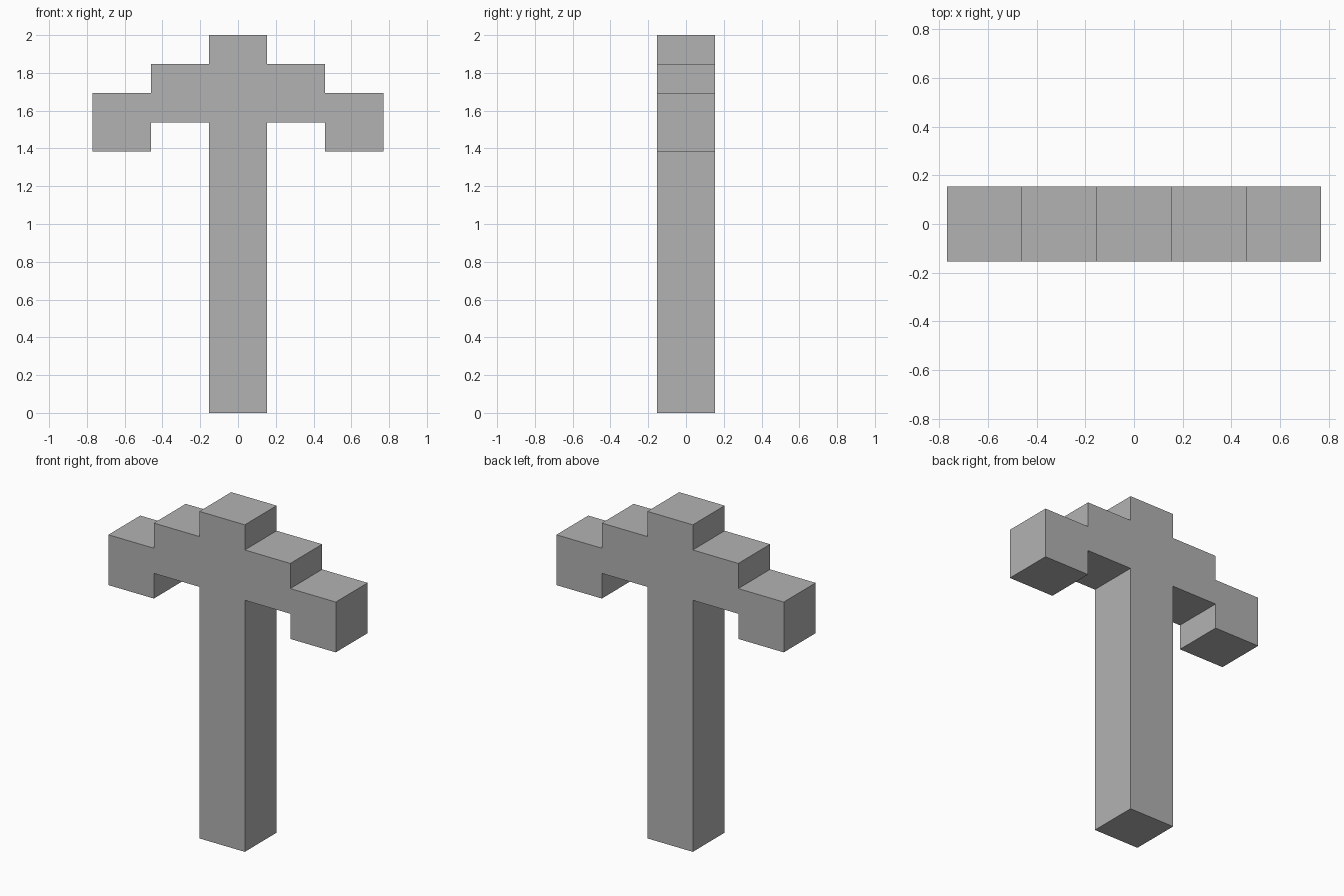
import bpy
import bmesh

cube = bpy.data.objects.get("Cube")
if cube:
    bpy.data.objects.remove(cube, do_unlink=True)

U = 2 / 13  # grid unit: the post is 13 units tall and 2 units thick

# Plain grey material
grey = bpy.data.materials.new("plain_grey")
grey.use_nodes = True
colour = (0.448, 0.448, 0.448, 1)
grey.diffuse_color = colour
grey.node_tree.nodes["Principled BSDF"].inputs["Base Color"].default_value = colour


def extruded_outline(name, outline, depth, material):
    """Solid made by pushing an (x, z) outline back along y."""
    bm = bmesh.new()
    front = bm.faces.new([bm.verts.new((x, -depth / 2, z)) for x, z in outline])
    back = bmesh.ops.extrude_face_region(bm, geom=[front], use_keep_orig=True)["geom"]
    verts = [v for v in back if isinstance(v, bmesh.types.BMVert)]
    bmesh.ops.translate(bm, verts=verts, vec=(0, depth, 0))
    bmesh.ops.recalc_face_normals(bm, faces=bm.faces)
    mesh = bpy.data.meshes.new(name)
    bm.to_mesh(mesh)
    bm.free()
    mesh.materials.append(material)
    obj = bpy.data.objects.new(name, mesh)
    bpy.context.collection.objects.link(obj)
    return obj


# Post with stepped, drooping arms: half outline from foot to top, then mirrored
half = [(1, 0), (1, 10), (3, 10), (3, 9), (5, 9),
        (5, 11), (3, 11), (3, 12), (1, 12), (1, 13)]
outline = half + [(-x, z) for x, z in reversed(half)]
extruded_outline("post_with_stepped_arms", [(x * U, z * U) for x, z in outline], 2 * U, grey)
